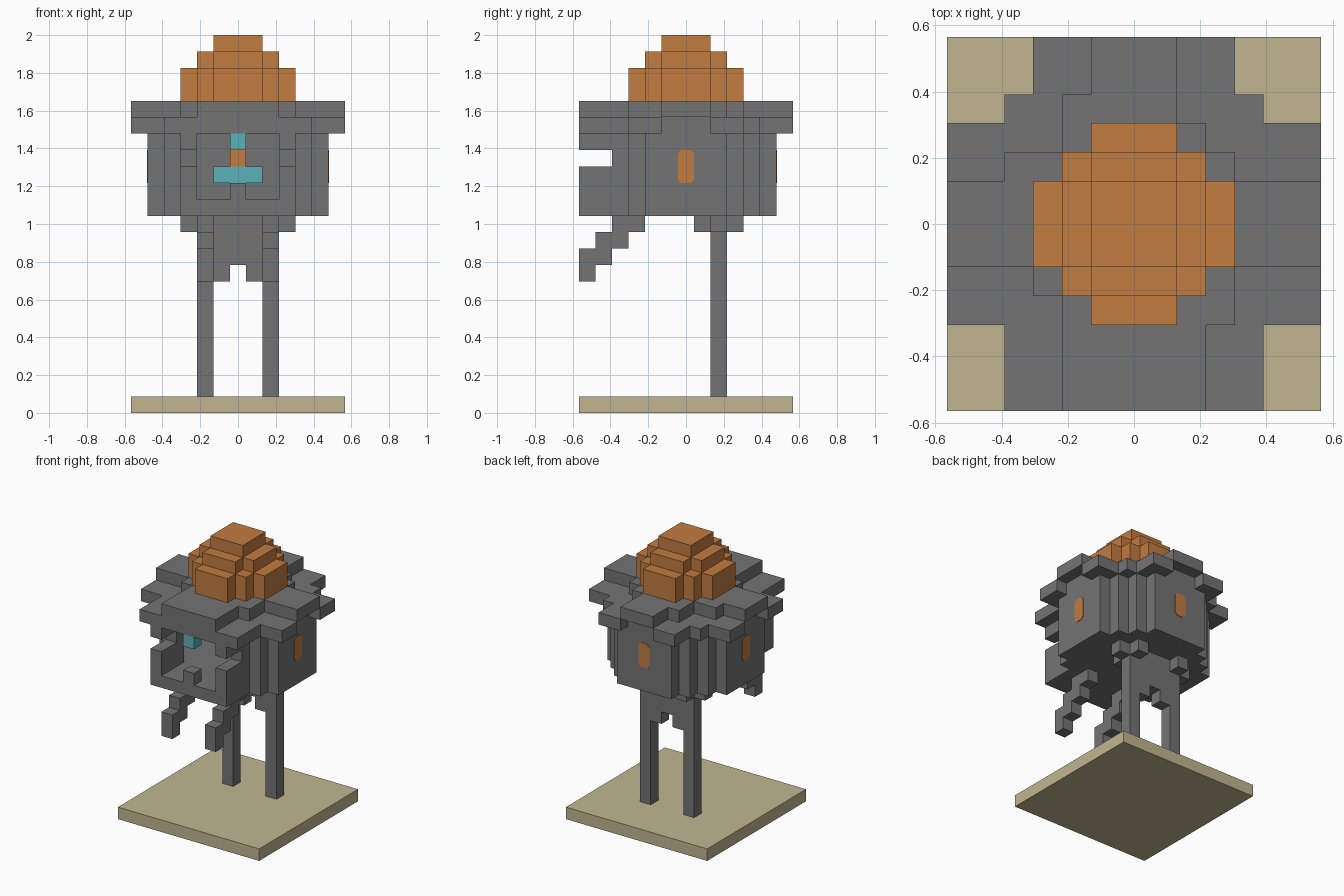
import bpy, bmesh
from mathutils import Matrix
from math import pi

U = 2 / 23  # size of one block

if "Cube" in bpy.data.objects:
    bpy.data.objects.remove(bpy.data.objects["Cube"], do_unlink=True)


def material(name, r, g, b):
    m = bpy.data.materials.new(name)
    m.use_nodes = True
    m.diffuse_color = (r, g, b, 1)
    m.node_tree.nodes["Principled BSDF"].inputs["Base Color"].default_value = (r, g, b, 1)
    return m


GRAY = material("stone gray", .175, .175, .175)
ORANGE = material("burnt orange", .54, .2, .052)
SAND = material("sand", .53, .47, .28)
TEAL = material("teal", .1, .45, .48)

# the four sideways directions of a block, plus up and down
STEPS = [(1, 0, 0), (-1, 0, 0), (0, 1, 0), (0, -1, 0), (0, 0, 1), (0, 0, -1)]


def finish(name, bm, mat):
    bmesh.ops.recalc_face_normals(bm, faces=bm.faces)
    mesh = bpy.data.meshes.new(name)
    bm.to_mesh(mesh)
    bm.free()
    mesh.materials.append(mat)
    ob = bpy.data.objects.new(name, mesh)
    bpy.context.collection.objects.link(ob)
    return ob


def blocks(name, mat, layers, rule):
    """Fill every block on the layers where rule(x, y, z) holds, outer faces only."""
    cells = {(x, y, z) for z in layers for x in range(-6, 7)
             for y in range(-6, 7) if rule(x, y, z)}
    bm = bmesh.new()
    for c in sorted(cells):
        for d in STEPS:
            if tuple(a + b for a, b in zip(c, d)) in cells:
                continue
            k = [abs(v) for v in d].index(1)
            corners = []
            for s, t in ((-.5, -.5), (.5, -.5), (.5, .5), (-.5, .5)):
                p = [c[0], c[1], c[2] + .5]
                p[k] += d[k] / 2
                p[(k + 1) % 3] += s * d[k]
                p[(k + 2) % 3] += t
                corners.append(bm.verts.new([v * U for v in p]))
            bm.faces.new(corners)
    bmesh.ops.remove_doubles(bm, verts=bm.verts, dist=U / 100)
    bmesh.ops.dissolve_limit(bm, angle_limit=.01, verts=bm.verts, edges=bm.edges)
    return finish(name, bm, mat)


def octagon(x, y, reach, total):
    return max(abs(x), abs(y)) <= reach and abs(x) + abs(y) <= total


# Ground plate
blocks("base_plate", SAND, [0], lambda x, y, z: True)


# Legs, hips and the arched web between them
def legs(x, y, z):
    if z == 11:
        return abs(abs(x) - 2) + abs(y - 2) <= 1 or (y == 2 and abs(x) <= 3)
    if y != 2:
        return False
    if z >= 9:
        return abs(x) <= 2
    return abs(x) == 2 or (z == 8 and abs(x) == 1)


blocks("legs_and_hips", GRAY, range(1, 12), legs)

# Stepped front claws
for side, sx in (("left", 2), ("right", -2)):
    blocks("claw_" + side, GRAY, range(8, 12),
           lambda x, y, z: x == sx and (y == z - 14 or y == z - 15))


# Hollow body with an open front
def body(x, y, z):
    if z == 12:
        return octagon(x, y, 5, 7)
    return octagon(x, y, 5, 7) and not octagon(x, y, 4, 6) and y > -5


blocks("body_shell", GRAY, range(12, 17), body)


# Lower jaw with raised cheeks and a middle tooth
def jaw(x, y, z):
    if y > -5 or abs(x) > 3:
        return False
    return z == 12 or abs(x) == 3 or (z == 13 and x == 0 and y == -6)


blocks("lower_jaw", GRAY, range(12, 15), jaw)
blocks("upper_teeth", GRAY, [16], lambda x, y, z: abs(x) == 3 and y <= -5)
blocks("front_light", TEAL, [16], lambda x, y, z: x == 0 and y == -6)
blocks("inner_panel", TEAL, [14], lambda x, y, z: abs(x) <= 1 and y == 4)
blocks("inner_lamp", ORANGE, [15], lambda x, y, z: x == 0 and y == 4)


# Lower brim, notched under the side and rear flaps
def brim(x, y, z):
    if (abs(x) == 6 and abs(y) <= 1) or (y == 6 and abs(x) <= 1):
        return False
    return abs(y) <= 3 or abs(x) <= (3 if y >= 5 else 4)


blocks("lower_brim", GRAY, [17], brim)


# Upper brim: a cross of flaps with slightly uneven inner corners
def flaps(x, y, z):
    if abs(y) <= 1:
        return True
    if y > 0:
        if y == 2:
            return -4 <= x <= 3
        return (-2 if y <= 4 else -1) <= x <= (2 if y == 3 else 1)
    return abs(x) <= 2 or (x == 3 and y >= -3) or (x == -3 and y == -2)


blocks("upper_brim", GRAY, [18], flaps)

# Stepped dome
blocks("dome_lower", ORANGE, [19, 20], lambda x, y, z: octagon(x, y, 3, 4))
blocks("dome_middle", ORANGE, [21], lambda x, y, z: octagon(x, y, 2, 3))
blocks("dome_top", ORANGE, [22], lambda x, y, z: octagon(x, y, 1, 2))


# Windows with cut corners on the sides and back
def window(name, turn):
    bm = bmesh.new()
    w, h, c = U / 2, U, U * .22
    outline = [(sx * a, sz * b) for sx, sz, flip in
               ((1, 1, 0), (-1, 1, 1), (-1, -1, 0), (1, -1, 1))
               for a, b in (((w, h - c), (w - c, h)) if not flip
                            else ((w - c, h), (w, h - c)))]
    face = bm.faces.new([bm.verts.new((a, 5.5 * U, b + 15 * U)) for a, b in outline])
    out = bmesh.ops.extrude_face_region(bm, geom=[face])["geom"]
    bmesh.ops.translate(bm, vec=(0, .004, 0),
                        verts=[v for v in out if isinstance(v, bmesh.types.BMVert)])
    bmesh.ops.transform(bm, matrix=Matrix.Rotation(turn, 4, "Z"), verts=bm.verts)
    finish(name, bm, ORANGE)


for label, angle in (("back", 0), ("left", -pi / 2), ("right", pi / 2)):
    window("window_" + label, angle)
